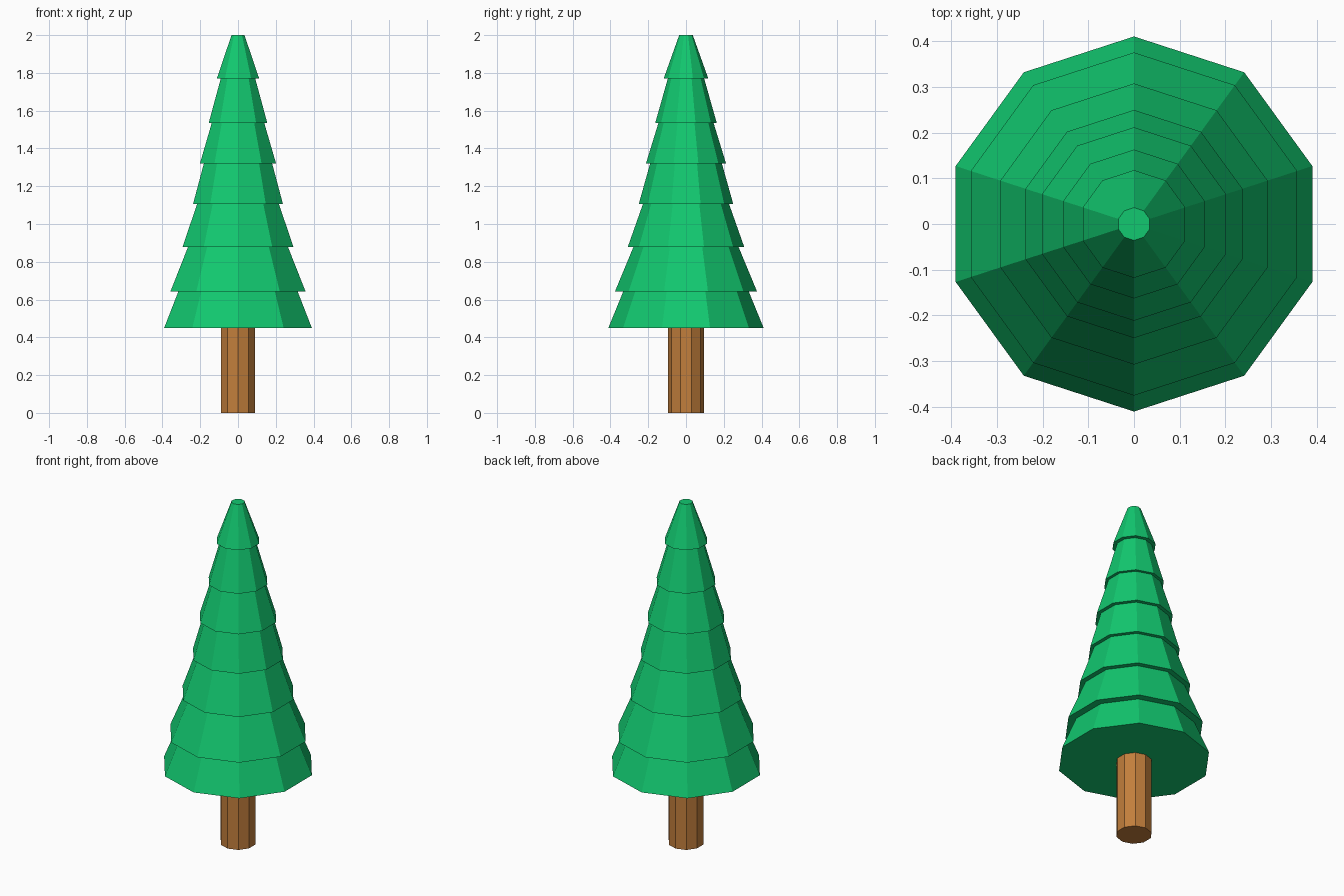
import bpy, bmesh, math

if "Cube" in bpy.data.objects:
    bpy.data.objects.remove(bpy.data.objects["Cube"])

SIDES = 10


def material(name, color):
    m = bpy.data.materials.new(name)
    m.diffuse_color = color
    m.use_nodes = True
    m.node_tree.nodes["Principled BSDF"].inputs["Base Color"].default_value = m.diffuse_color
    return m


def lathe(name, profile, mat):
    """Flat-faced turned solid from (radius, z) points, capped at both ends."""
    bm = bmesh.new()
    rings = []
    for r, z in profile:
        rings.append([bm.verts.new((r * math.cos(a), r * math.sin(a), z))
                      for a in (math.pi / 2 + math.tau * i / SIDES for i in range(SIDES))])
    for low, high in zip(rings, rings[1:]):
        for i in range(SIDES):
            j = (i + 1) % SIDES
            bm.faces.new((low[i], low[j], high[j], high[i]))
    bm.faces.new(rings[0][::-1])
    bm.faces.new(rings[-1])
    bmesh.ops.recalc_face_normals(bm, faces=bm.faces)
    mesh = bpy.data.meshes.new(name)
    bm.to_mesh(mesh)
    bm.free()
    mesh.materials.append(mat)
    obj = bpy.data.objects.new(name, mesh)
    bpy.context.collection.objects.link(obj)
    return obj


green = material("needles", (0.006, 0.58, 0.16, 1))
brown = material("bark", (0.54, 0.21, 0.045, 1))

# Trunk, ending just inside the foliage
lathe("trunk", [(0.096, 0), (0.096, 0.46)], brown)

# Foliage tiers: (base z, base radius, radius where the next tier starts)
tiers = [
    (0.45, 0.411, 0.332),
    (0.643, 0.376, 0.278),
    (0.879, 0.308, 0.228),
    (1.106, 0.250, 0.190),
    (1.32, 0.212, 0.146),
    (1.535, 0.163, 0.096),
    (1.77, 0.118, 0.036),
]
tops = [t[0] for t in tiers[1:]] + [2.0]
profile = []
for (z, r_base, r_top), z_top in zip(tiers, tops):
    profile += [(r_base, z), (r_top, z_top)]
lathe("foliage", profile, green)
